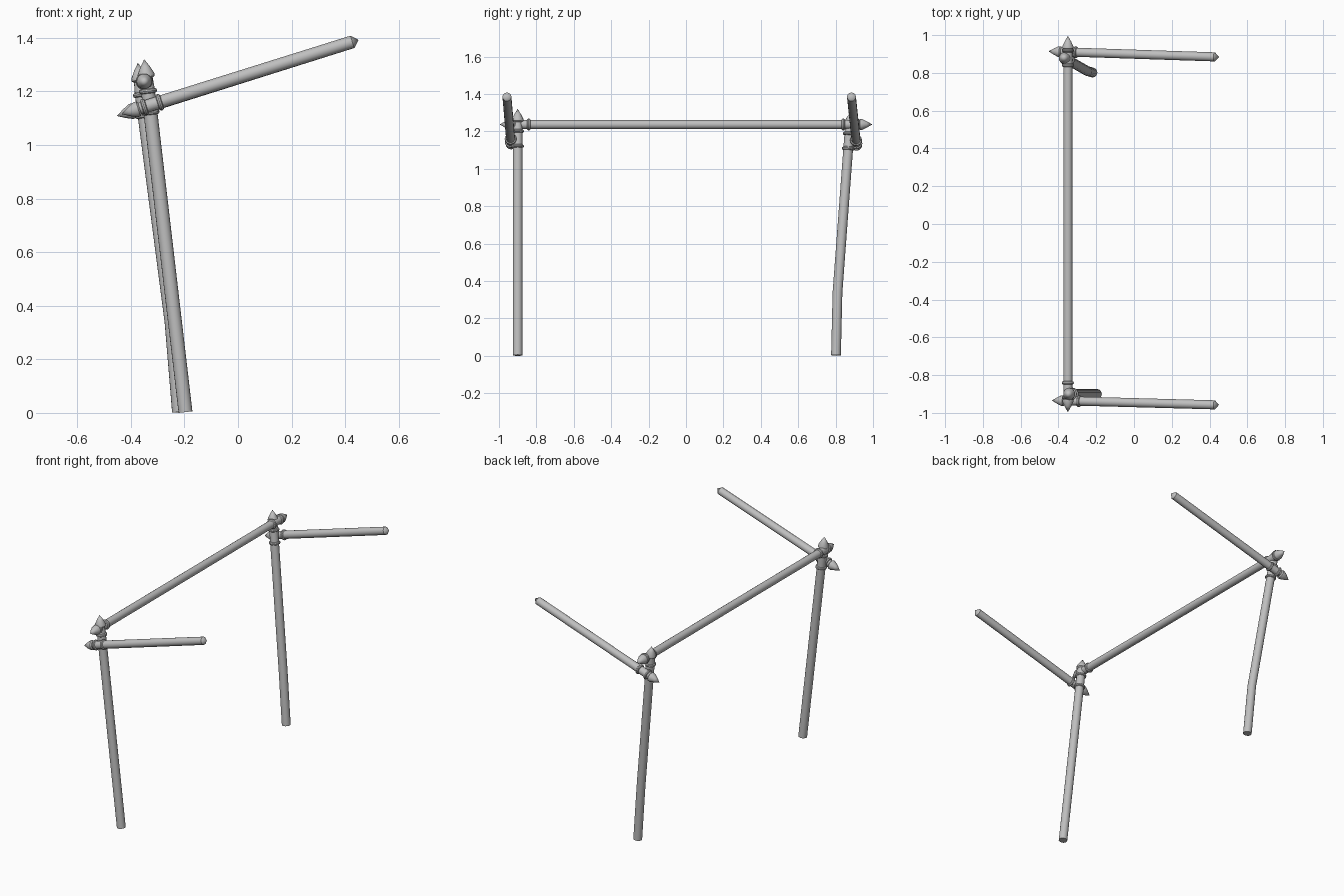
import bpy, bmesh, math
from mathutils import Vector

old = bpy.data.objects.get("Cube")
if old:
    bpy.data.objects.remove(old, do_unlink=True)

grey = bpy.data.materials.new("light grey")
grey.use_nodes = True
tone = (0.52, 0.52, 0.52, 1)
grey.diffuse_color = tone
grey.node_tree.nodes["Principled BSDF"].inputs["Base Color"].default_value = tone

SIDES = 16


def along(path, d):
    """Point and direction at distance d along a polyline."""
    for i, (a, b) in enumerate(zip(path, path[1:])):
        length = (b - a).length
        if d <= length or i == len(path) - 2:
            return a + (b - a).normalized() * d, (b - a).normalized()
        d -= length


def pole(name, points, profile):
    """Round bar: profile holds (distance from the tip, radius)."""
    path = [Vector(p) for p in points]
    total = sum((b - a).length for a, b in zip(path, path[1:]))
    bm = bmesh.new()
    rings = []
    for d, r in profile:
        centre, axis = along(path, total + d if d < 0 else d)
        u = axis.orthogonal().normalized()
        v = axis.cross(u)
        if r == 0:
            rings.append([bm.verts.new(centre)])
            continue
        angles = [2 * math.pi * i / SIDES for i in range(SIDES)]
        rings.append([bm.verts.new(centre + r * (math.cos(t) * u + math.sin(t) * v)) for t in angles])
    for a, b in zip(rings, rings[1:]):
        for i in range(SIDES):
            j = (i + 1) % SIDES
            quad = [a[i % len(a)], a[j % len(a)], b[j % len(b)], b[i % len(b)]]
            bm.faces.new(list(dict.fromkeys(quad)))
    for end in (rings[0], rings[-1]):
        if len(end) > 1:
            bm.faces.new(end)
    bmesh.ops.recalc_face_normals(bm, faces=bm.faces)
    mesh = bpy.data.meshes.new(name)
    bm.to_mesh(mesh)
    bm.free()
    mesh.materials.append(grey)
    obj = bpy.data.objects.new(name, mesh)
    bpy.context.collection.objects.link(obj)
    bpy.ops.object.select_all(action="DESELECT")
    obj.select_set(True)
    bpy.context.view_layer.objects.active = obj
    bpy.ops.object.shade_smooth_by_angle(angle=math.radians(35))
    return obj


def collar(d, r):
    """Raised rounded band on a bar."""
    return [(d - 0.009, r), (d - 0.006, r + 0.006), (d, r + 0.008), (d + 0.006, r + 0.006), (d + 0.009, r)]


def finial(r, first, second):
    """Spear tip followed by two collars."""
    tip = [(0, 0), (0.03, r * 0.72), (0.055, r * 1.2), (0.066, r * 1.2), (0.072, r * 0.9)]
    return tip + collar(first, r) + collar(second, r)


# Legs, listed from the spear tip down to the foot
LEG = 0.026
front_leg = [(-0.35, -0.9, 1.32), (-0.196, -0.9, 0.003)]
back_leg = [(-0.374, 0.882, 1.306), (-0.248, 0.81, 0.34), (-0.22, 0.802, 0.003)]
for name, path in (("front_leg", front_leg), ("back_leg", back_leg)):
    bend = (Vector(path[0]) - Vector(path[1])).length
    middle = [(bend, LEG)] if len(path) > 2 else []
    foot = sum((Vector(a) - Vector(b)).length for a, b in zip(path, path[1:]))
    pole(name, path, finial(LEG, 0.12, 0.2) + middle + [(foot, LEG)])

# Long rail joining the legs, with a spear at both ends
RAIL = 0.024
spear = finial(RAIL, 0.078, 0.155)
pole("rail", [(-0.35, -0.996, 1.237), (-0.35, 0.996, 1.237)],
     spear + [(1.992 - d, r) for d, r in reversed(spear)])

# Raised arms, spear at the low end and a blunt point at the high end
ARM = 0.024
arms = (("front_arm", (-0.435, -0.934, 1.115), (0.45, -0.958, 1.392)),
        ("back_arm", (-0.452, 0.914, 1.108), (0.45, 0.884, 1.392)))
for name, low, high in arms:
    length = (Vector(high) - Vector(low)).length
    pole(name, [low, high], finial(ARM, 0.09, 0.15) + [(length - 0.024, ARM), (length, 0)])
